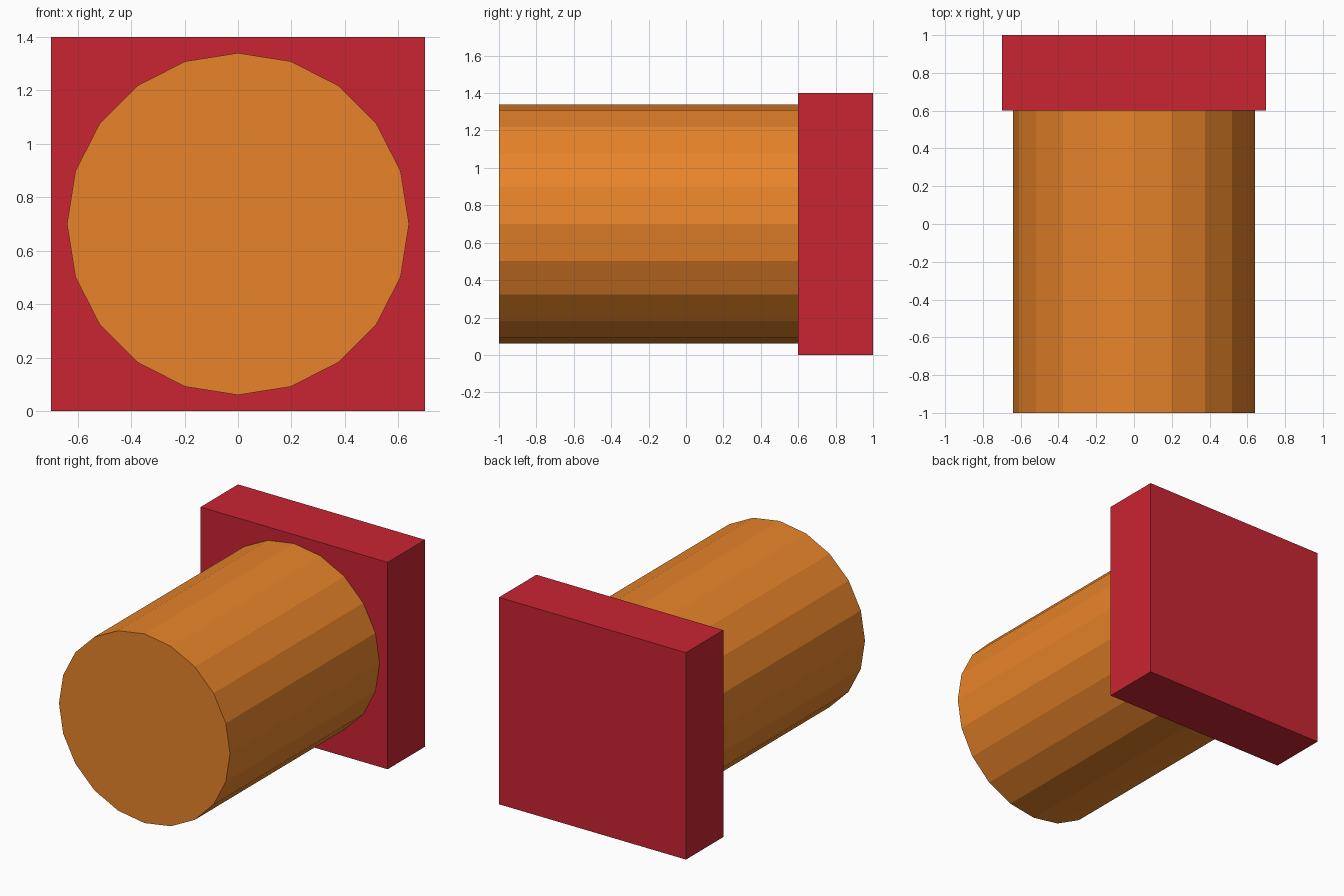
import bpy
from math import pi

if "Cube" in bpy.data.objects:
    bpy.data.objects.remove(bpy.data.objects["Cube"])


def finish(name, color):
    obj = bpy.context.object
    obj.name = name
    bpy.ops.object.transform_apply(location=False, rotation=True, scale=True)
    mat = bpy.data.materials.new(name + "_material")
    mat.diffuse_color = (*color, 1)
    mat.use_nodes = True
    mat.node_tree.nodes["Principled BSDF"].inputs["Base Color"].default_value = mat.diffuse_color
    obj.data.materials.append(mat)
    return obj


# Square back plate
bpy.ops.mesh.primitive_cube_add(size=1, location=(0, 0.8, 0.7))
bpy.context.object.scale = (1.4, 0.4, 1.4)
finish("back_plate", (0.584, 0.018, 0.032))

# Twenty-sided barrel running forward from the plate
bpy.ops.mesh.primitive_cylinder_add(vertices=20, radius=0.64, depth=1.6,
                                    location=(0, -0.2, 0.7),
                                    rotation=(pi / 2, 0, 0))
finish("barrel", (0.807, 0.231, 0.023))
